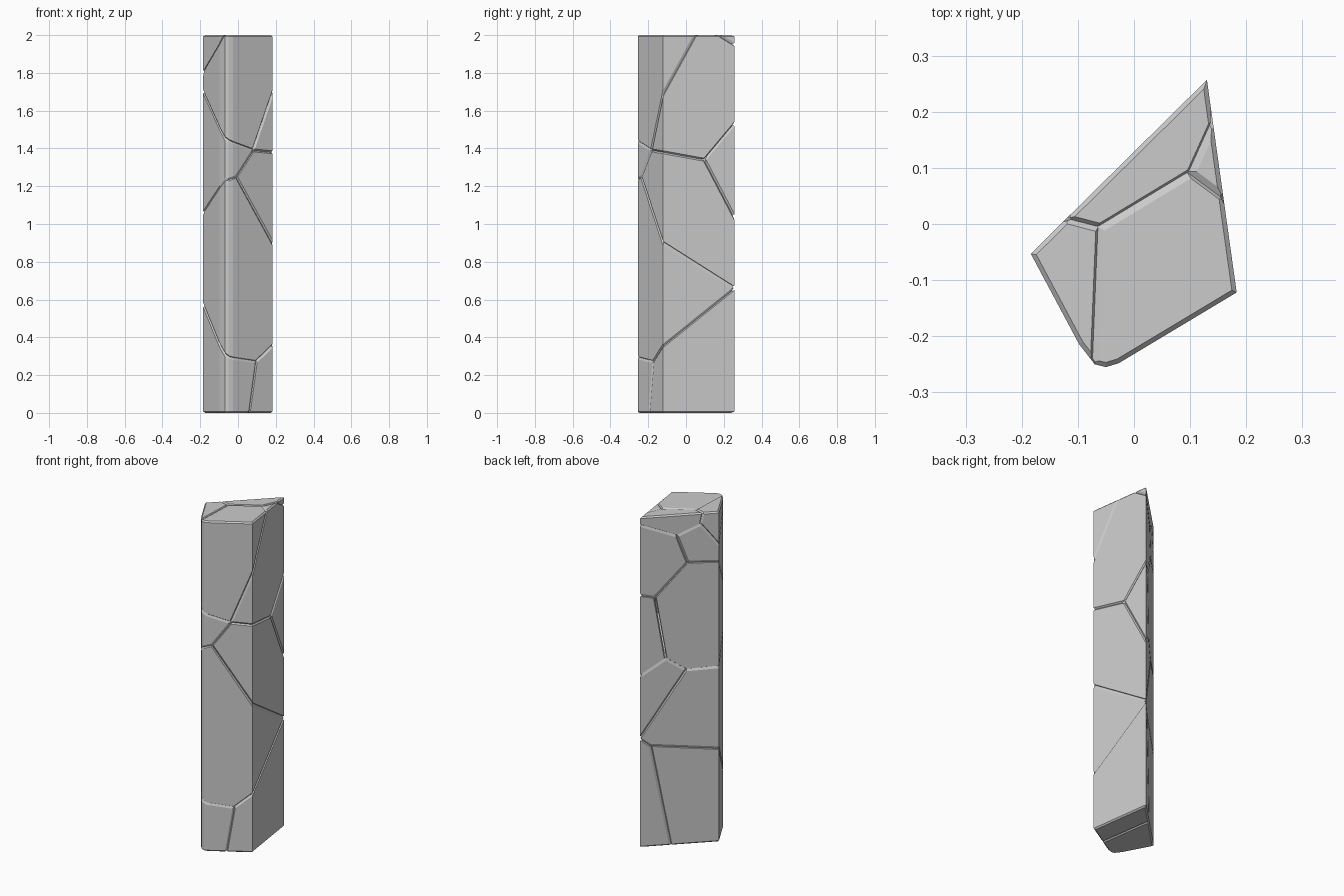
import bpy
import bmesh
from math import floor
from mathutils import Vector

cube = bpy.data.objects.get("Cube")
if cube:
    bpy.data.objects.remove(cube, do_unlink=True)

HEIGHT = 2.0
CHAMFER = 0.008

# Plan outline of the pillar, counter-clockwise from the left corner
OUTLINE = [Vector(p) for p in (
    (-0.184, -0.053), (-0.098, -0.214), (-0.07, -0.25), (-0.05, -0.255),
    (-0.027, -0.248), (0.183, -0.122), (0.13, 0.257))]
COUNT = len(OUTLINE)

stone = bpy.data.materials.new("grey stone")
stone.use_nodes = True
GREY = (0.6, 0.6, 0.6, 1.0)
stone.diffuse_color = GREY
stone.node_tree.nodes["Principled BSDF"].inputs["Base Color"].default_value = GREY


def wall(u, z):
    """Point on the pillar wall: u counts outline corners, z is height."""
    i = floor(u)
    p = OUTLINE[i % COUNT].lerp(OUTLINE[(i + 1) % COUNT], u - i)
    return Vector((p.x, p.y, z))


def row(*heights):
    """Crack running round the blunt front corner, one height per corner."""
    return [wall(i, z) for i, z in enumerate(heights)]


def rim(z, *us):
    return [wall(u, z) for u in us]


def on_surface(face):
    c = face.calc_center_median()
    if min(abs(c.z), abs(c.z - HEIGHT)) < 1e-4:
        return True
    for i, a in enumerate(OUTLINE):
        d = (OUTLINE[(i + 1) % COUNT] - a).normalized()
        if abs(d.cross(c.xy - a)) < 1e-4:
            return True
    return False


def make_piece(name, points):
    """Convex stone piece with its crack and rim edges chamfered."""
    bm = bmesh.new()
    for p in points:
        bm.verts.new(p)
    bmesh.ops.convex_hull(bm, input=bm.verts[:])
    loose = [v for v in bm.verts if not v.link_faces]
    bmesh.ops.delete(bm, geom=loose, context="VERTS")
    bmesh.ops.dissolve_limit(bm, angle_limit=0.02, verts=bm.verts[:], edges=bm.edges[:])
    bmesh.ops.recalc_face_normals(bm, faces=bm.faces[:])
    bm.normal_update()

    planes = []
    for e in bm.edges:
        along = (e.verts[1].co - e.verts[0].co).normalized()
        if len(e.link_faces) != 2 or abs(along.z) > 0.999:
            continue
        if not any(on_surface(f) for f in e.link_faces):
            continue
        n1, n2 = (f.normal.copy() for f in e.link_faces)
        normal = (n1 + n2).normalized()
        depth = CHAMFER * (n1 - n2).length / 2
        planes.append((e.verts[0].co - normal * depth, normal))

    for co, no in planes:
        bmesh.ops.bisect_plane(bm, geom=bm.verts[:] + bm.edges[:] + bm.faces[:],
                               dist=1e-6, plane_co=co, plane_no=no, clear_outer=True)
        open_edges = [e for e in bm.edges if e.is_boundary]
        bmesh.ops.holes_fill(bm, edges=open_edges, sides=0)
    bmesh.ops.recalc_face_normals(bm, faces=bm.faces[:])

    mesh = bpy.data.meshes.new(name)
    bm.to_mesh(mesh)
    bm.free()
    mesh.materials.append(stone)
    bpy.context.collection.objects.link(bpy.data.objects.new(name, mesh))


# Cracks round the blunt corner, top to bottom
crack_a = row(1.80, 1.945, HEIGHT)
crack_b = row(1.70, 1.51, 1.455, 1.44, 1.43)
crack_c = row(1.06, 1.19, 1.23, 1.235, 1.245)
crack_d = row(0.57, 0.36, 0.31, 0.295, 0.288)

# Crack junctions on the front, right and back walls
front_high, front_mid, front_low = wall(4.51, 1.39), wall(4.08, 1.25), wall(4.58, 0.27)
right_mid = wall(5.58, 1.34)
back_a, back_b, back_c = wall(6.47, 1.87), wall(6.77, 1.93), wall(6.6, 1.71)
back_d, back_e, back_f = wall(6.19, 1.51), wall(6.33, 1.13), wall(6.58, 1.055)
back_g = wall(6.13, 0.616)

# Crack heights on the two sharp right-hand corners
side_a, side_b, side_c, side_d = (wall(5, z) for z in (1.69, 1.38, 0.9, 0.355))
rear_a, rear_b, rear_c, rear_d = (wall(6, z) for z in (1.95, 1.53, 1.035, 0.66))

# Crack ends and junctions on the top and bottom caps
top_a, top_b = Vector((-0.06, -0.007, HEIGHT)), Vector((0.102, 0.091, HEIGHT))
top_right, top_rear, top_back = rim(HEIGHT, 5.45, 5.79, 6.8)
floor_cut = rim(0, 4.41, 6.39)

pieces = {
    "bottom_left_piece": crack_d + rim(0, *range(5)) + floor_cut + [front_low, back_g],
    "bottom_right_piece": rim(0, 5, 6) + floor_cut + [front_low, side_d, rear_d, back_g],
    "lower_middle_piece": crack_c + crack_d + [
        front_mid, front_low, side_c, side_d, rear_d, back_g, back_f],
    "middle_right_piece": [front_high, front_mid, side_b, side_c, right_mid,
                           rear_c, rear_d, back_e, back_f],
    "back_wedge_piece": [right_mid, rear_b, rear_c, back_d, back_e],
    "upper_left_piece": crack_b + crack_c + [
        front_high, front_mid, back_c, back_d, back_e, back_f],
    "upper_right_piece": [front_high, side_a, side_b, top_right, top_rear, top_b,
                          right_mid, rear_a, rear_b, back_a, back_c, back_d],
    "top_front_piece": crack_a + crack_b + rim(HEIGHT, 3, 4, 5) + [
        front_high, side_a, top_right, top_a, top_b, back_a, back_b, back_c],
    "top_left_piece": crack_a + rim(HEIGHT, 0, 1) + [top_a, top_back, back_b],
    "top_back_piece": rim(HEIGHT, 6) + [
        back_a, back_b, top_back, top_rear, rear_a, top_a, top_b],
}
for name, points in pieces.items():
    make_piece(name, points)
